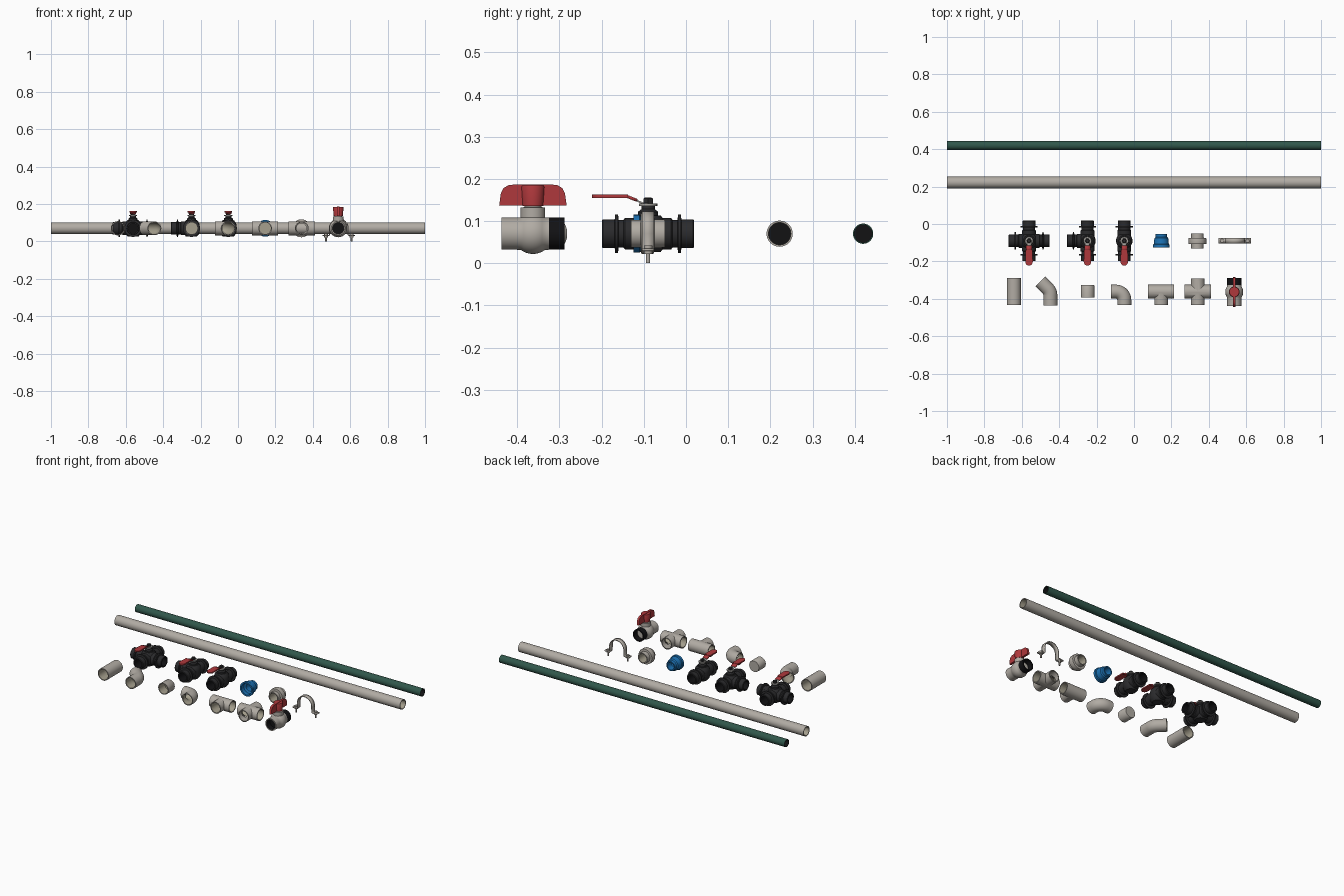
import bpy, bmesh, math
from mathutils import Vector as V

if "Cube" in bpy.data.objects:
    bpy.data.objects.remove(bpy.data.objects["Cube"])

def mat(name, r, g, b):
    m = bpy.data.materials.new(name)
    m.diffuse_color = (r, g, b, 1)
    m.use_nodes = True
    m.node_tree.nodes["Principled BSDF"].inputs["Base Color"].default_value = m.diffuse_color
    return m

GREY = mat("warm_grey_plastic", 0.44, 0.41, 0.37)
INNER = mat("bore_tan", 0.38, 0.35, 0.27)
GREEN = mat("dark_green", 0.03, 0.095, 0.07)
BLACK = mat("black_plastic", 0.024, 0.024, 0.026)
VOID = mat("bore_black", 0.006, 0.006, 0.007)
BLUE = mat("blue_plastic", 0.012, 0.17, 0.46)
RED = mat("red_grip", 0.43, 0.04, 0.045)
METAL = mat("plain_metal", 0.36, 0.35, 0.33)
X, Y, Z = V((1, 0, 0)), V((0, 1, 0)), V((0, 0, 1))
H = 0.07  # shared axis height

def finish(bm, name, mats, angle=35):
    bmesh.ops.remove_doubles(bm, verts=bm.verts, dist=1e-5)
    bmesh.ops.recalc_face_normals(bm, faces=bm.faces)
    me = bpy.data.meshes.new(name)
    bm.to_mesh(me)
    bm.free()
    ob = bpy.data.objects.new(name, me)
    bpy.context.collection.objects.link(ob)
    for m in mats:
        me.materials.append(m)
    smooth(ob, angle)
    return ob

def smooth(ob, angle=35):
    bpy.ops.object.select_all(action='DESELECT')
    ob.select_set(True)
    bpy.context.view_layer.objects.active = ob
    bpy.ops.object.shade_smooth_by_angle(angle=math.radians(angle))

def loft(name, rings, mats, inner=(), closed=True, n=40):
    """Skin circles given as (centre, direction, radius); inner segments use mats[1]."""
    bm = bmesh.new()
    loops = []
    for c, d, r in rings:
        d = V(d).normalized()
        side, up = (X, Y) if abs(d.z) > 0.9 else (d.cross(Z).normalized(), Z)
        loops.append([bm.verts.new(V(c) + r * (side * math.cos(2 * math.pi * i / n) + up * math.sin(2 * math.pi * i / n)))
                      for i in range(n)])
    for k in range(len(loops) if closed else len(loops) - 1):
        a, b = loops[k], loops[(k + 1) % len(loops)]
        for i in range(n):
            f = bm.faces.new((a[i], a[(i + 1) % n], b[(i + 1) % n], b[i]))
            f.material_index = 1 if k in inner else 0
    return finish(bm, name, mats)

def lathe(name, origin, axis, profile, mats, inner=(), closed=False, n=40):
    return loft(name, [(V(origin) + axis * t, axis, r) for r, t in profile], mats, inner, closed, n)

def pipe(name, path, R, r, mats):
    """Hollow tube along (centre, direction) stations."""
    rings = [(c, d, R) for c, d in path] + [(c, d, r) for c, d in reversed(path)]
    m = len(path)
    return loft(name, rings, mats, inner=range(m, 2 * m - 1))

def prism(name, outline, extrude, m):
    bm = bmesh.new()
    f = bm.faces.new([bm.verts.new(V(p) - V(extrude) / 2) for p in outline])
    res = bmesh.ops.extrude_face_region(bm, geom=[f])
    bmesh.ops.translate(bm, vec=extrude, verts=[v for v in res['geom'] if isinstance(v, bmesh.types.BMVert)])
    return finish(bm, name, [m])

def ribbon(name, pts, half, thick, m):
    """Bent strip: points swept across +-half, then thickened."""
    bm = bmesh.new()
    rows = [(bm.verts.new(V(p) - V(half)), bm.verts.new(V(p) + V(half))) for p in pts]
    for a, b in zip(rows, rows[1:]):
        bm.faces.new((a[0], a[1], b[1], b[0]))
    ob = finish(bm, name, [m])
    s = ob.modifiers.new("thick", 'SOLIDIFY')
    s.thickness, s.offset = thick, 0
    return ob

def boolean(ob, other, op):
    b = ob.modifiers.new("bool", 'BOOLEAN')
    b.operation, b.object, b.solver, b.material_mode = op, other, 'EXACT', 'TRANSFER'
    bpy.context.view_layer.objects.active = ob
    bpy.ops.object.modifier_apply(modifier=b.name)
    bpy.data.objects.remove(other)

def rod(c, axis, r, a, b, m):
    return lathe("cutter", c, axis, [(0, a), (r, a), (r, b), (0, b)], [m])

# long pipes, with a dark stop deep inside
for name, y, R, r, mats in (("green_pipe", 0.42, 0.024, 0.021, [GREEN, VOID]),
                            ("grey_pipe", 0.222, 0.031, 0.0265, [GREY, INNER])):
    pipe(name, [((-1, y, H), X), ((1, y, H), X)], R, r, mats)
    lathe(name + "_stop", (0, y, H), X, [(0, -.002), (r, -.002), (r, .002), (0, .002)], [VOID])

# straight coupling
pipe("coupling", [((-0.642, -0.432, H), Y), ((-0.642, -0.29, H), Y)], 0.038, 0.0325, [GREY, INNER])

def bend(start, d0, turn, rad, lead, steps=12):
    """Stations: straight lead, arc by turn (left positive), straight lead."""
    p, d = V(start), V(d0)
    out = [(p.copy(), d.copy())]
    p = p + d * lead
    left = Z.cross(d) * (1 if turn > 0 else -1)
    c = p + left * rad
    for i in range(steps + 1):
        a = abs(turn) * i / steps
        out.append((c - left * rad * math.cos(a) + d * rad * math.sin(a), d * math.cos(a) + left * math.sin(a)))
    q, e = out[-1]
    out.append((q + e * lead, e))
    return out

# elbows
pipe("elbow_45", bend((-0.447, -0.437, H), Y, math.pi / 4, 0.05, 0.055), 0.037, 0.0315, [GREY, INNER])
pipe("elbow_90", bend((-0.052, -0.432, H), Y, math.pi / 2, 0.044, 0.026), 0.0375, 0.032, [GREY, INNER])

# end cap, open at the front
lathe("end_cap", (-0.248, -0.36, H), Y,
      [(0, .033), (.034, .033), (.036, .03), (.036, -.033), (.031, -.033), (.031, .026), (0, .026)],
      [GREY, INNER], inner=(4, 5))

# tee and cross
for name, x, back in (("tee", 0.145, 0), ("cross_fitting", 0.341, 0.07)):
    c = (x, -0.362, H)
    ob = rod(c, X, 0.0372, -0.07, 0.07, GREY)
    ob.name = name
    boolean(ob, rod(c, Y, 0.0365, -0.07, back, GREY), 'UNION')
    boolean(ob, rod(c, X, 0.0315, -0.08, 0.08, INNER), 'DIFFERENCE')
    boolean(ob, rod(c, Y, 0.0308, -0.08, back + 0.01 if back else 0, INNER), 'DIFFERENCE')
    smooth(ob)

# plastic ball valve with T handle
bx, by = 0.536, -0.363
half = [(.038, -.075), (.038, -.038)]
ball = [(0.048 * math.cos(a), 0.048 * math.sin(a)) for a in [math.radians(t) for t in range(-36, 37, 9)]]
outer = half + ball + [(r, -t) for r, t in reversed(half)]
lathe("ball_valve_body", (bx, by, H), Y,
      [(0, -.04), (.031, -.04), (.031, -.075)] + outer + [(.031, .075), (.031, .04), (0, .04)],
      [GREY, VOID], inner=(0, 1, 14, 15, 16))
lathe("ball_valve_stem", (bx, by, H), Z, [(0, 0), (.029, 0), (.029, .062), (.02, .063), (.02, .07), (0, .07)], [GREY])
lathe("ball_valve_handle_hub", (bx, by, 0), Z, [(0, .136), (.025, .136), (.028, .18), (.026, .185), (0, .185)], [RED])
wing = [(.08, .137), (.076, .166), (.07, .178), (.058, .185), (.04, .187)]
prism("ball_valve_handle_bar", [(bx, by + y, z) for y, z in wing] +
      [(bx, by - y, z) for y, z in reversed(wing)], X * 0.014, RED)

# black multi-port lever valves
def lever_valve(name, x, dirs):
    y = -0.09
    lathe(name + "_body", (x, y, 0), Z,
          [(0, .026), (.03, .027), (.041, .04), (.044, .055), (.044, .085), (.041, .1), (.03, .113), (0, .114)], [BLACK])
    for i, d in enumerate(dirs):
        lathe(f"{name}_port_{i + 1}", (x, y, H), V(d),
              [(0, .02), (.037, .02), (.037, .055), (.033, .058), (.033, .07), (.046, .071), (.046, .078),
               (.034, .079), (.034, .107), (.032, .109), (.026, .109), (.026, .045), (0, .045)],
              [BLACK, VOID], inner=(10, 11))
    lathe(name + "_stem", (x, y, 0), Z, [(0, .1), (.024, .1), (.024, .122), (.016, .128), (.016, .136), (0, .136)], [BLACK])
    lathe(name + "_nut", (x, y, 0), Z, [(0, .135), (.013, .135), (.013, .153), (.009, .156), (0, .156)], [BLACK], n=6)
    lathe(name + "_washer", (x, y, 0), Z, [(0, .136), (.022, .136), (.022, .142), (0, .142)], [METAL])
    ribbon(name + "_lever", [(x, -.07, .139), (x, -.1, .141), (x, -.138, .158), (x, -.2, .159)],
           X * 0.012, 0.004, METAL)
    tip = [(x + .02 * math.cos(a), -.201 - .022 * math.sin(a), .159) for a in [math.pi * i / 12 for i in range(13)]]
    prism(name + "_grip", tip + [(x - .018, -.138, .159), (x + .018, -.138, .159)], Z * 0.008, RED)
    ribbon(name + "_grip_slope", [(x, -.116, .149), (x, -.14, .1585)], X * 0.016, 0.007, RED)

FB = [(0, -1, 0), (0, 1, 0)]
lever_valve("four_way_valve", -0.561, FB + [(-1, 0, 0), (1, 0, 0)])
lever_valve("three_way_valve", -0.249, FB + [(-1, 0, 0)])
lever_valve("two_way_valve", -0.052, FB)

# blue reducer
lathe("blue_reducer", (0.146, -0.09, H), Y,
      [(.045, -.035), (.045, -.02), (.04, -.017), (.037, .014), (.031, .02), (.03, .036), (.023, .036),
       (.023, -.005), (.035, -.01), (.035, -.035)], [BLUE], closed=True)

# grey union with centre collar
lathe("grey_union", (0.339, -0.09, H), Y,
      [(.033, -.04), (.033, -.018), (.047, -.017), (.048, -.013), (.048, .01), (.047, .014), (.034, .015), (.033, .04),
       (.027, .04), (.027, -.04)], [GREY, INNER], inner=(8,), closed=True)

# pipe clamp: omega strap with two bolts
cx, cy = 0.539, -0.09
arch = [(.05 * math.cos(a), H + .05 * math.sin(a)) for a in [math.pi * i / 24 for i in range(25)]]
prof = [(.086, .032), (.053, .032), (.05, .036)] + arch + [(-.05, .036), (-.053, .032), (-.086, .032)]
ribbon("clamp_strap", [(cx + x, cy, z) for x, z in prof], Y * 0.014, 0.006, GREY)
for s, side in ((-1, "left"), (1, "right")):
    lathe(f"clamp_bolt_{side}", (cx + s * 0.068, cy, 0), Z,
          [(0, 0), (.005, 0), (.005, .022), (.01, .022), (.01, .042), (0, .042)], [GREY], n=12)
